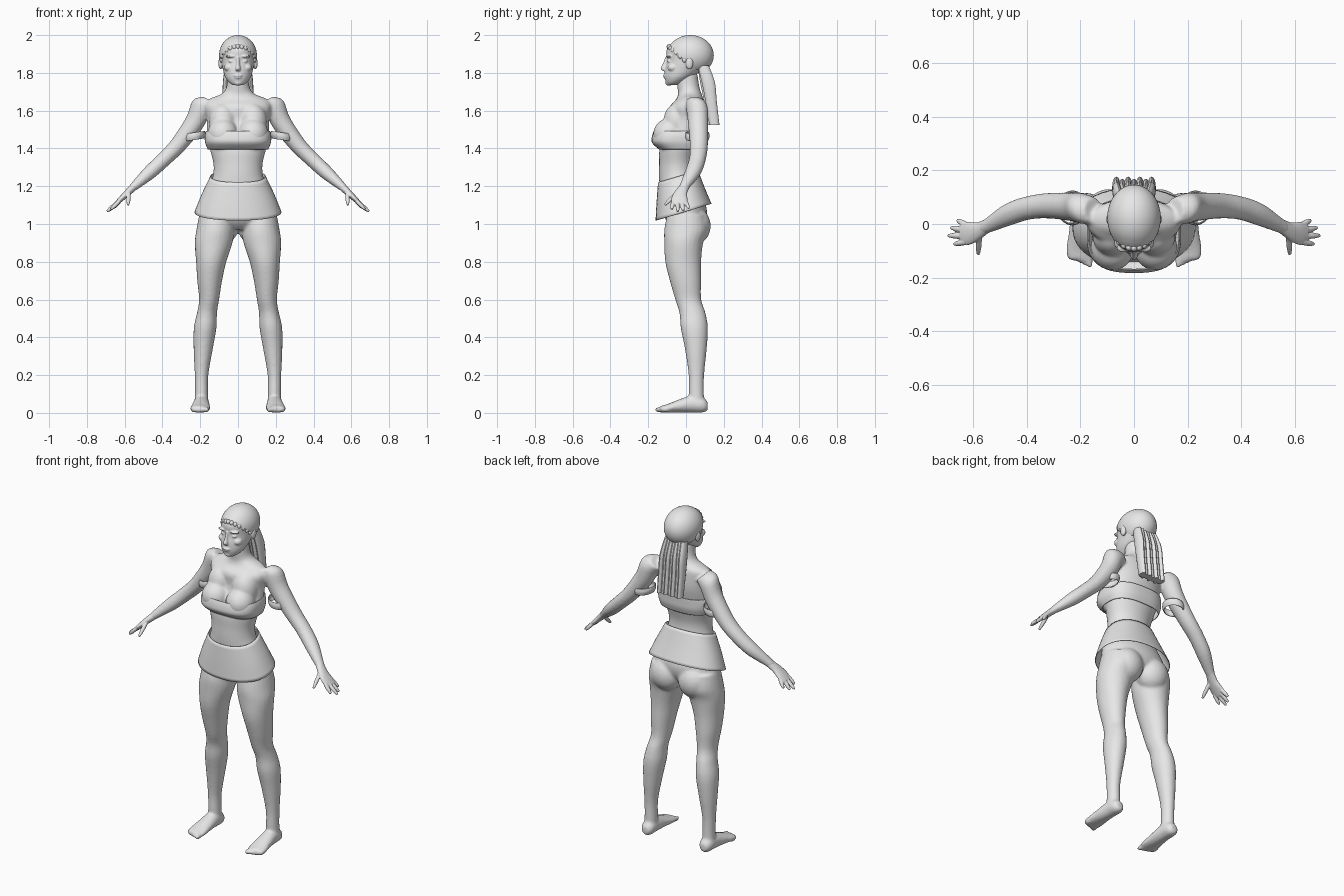
import bpy, bmesh, math
from mathutils import Matrix, Vector

cube = bpy.data.objects.get("Cube")
if cube:
    bpy.data.objects.remove(cube)

grey = bpy.data.materials.new("plain_grey")
grey.use_nodes = True
grey.diffuse_color = (0.8, 0.8, 0.8, 1)
grey.node_tree.nodes["Principled BSDF"].inputs["Base Color"].default_value = (0.8, 0.8, 0.8, 1)

X, Y, Z = Vector((1, 0, 0)), Vector((0, 1, 0)), Vector((0, 0, 1))
SIDES = (1, -1)


def spline(rows, steps=4):
    """Catmull-Rom interpolation through rows of numbers."""
    rows = [Vector(r) for r in rows]
    out = []
    for i in range(len(rows) - 1):
        a, b, c, d = rows[max(i - 1, 0)], rows[i], rows[i + 1], rows[min(i + 2, len(rows) - 1)]
        for k in range(steps):
            t = k / steps
            out.append(b + (c - a) * (t / 2) + (a * 2 - b * 5 + c * 4 - d) * (t * t / 2)
                       + (b * 3 - a - c * 3 + d) * (t ** 3 / 2))
    return out + [rows[-1]]


def loft(bm, rows, axis=Z, across=X, mirror=1, sides=24, power=2, closed=True, tilt=0):
    """Skin rings given as (x, y, z, half size across, half size the other way)."""
    axis = axis.normalized()
    other = axis.cross(across).normalized()
    across = other.cross(axis)
    rings = []
    for x, y, z, a, b in spline(rows):
        ring = []
        for i in range(sides):
            t = math.tau * i / sides
            c, s = math.cos(t), math.sin(t)
            c = math.copysign(abs(c) ** (2 / power), c)
            s = math.copysign(abs(s) ** (2 / power), s)
            p = Vector((x, y, z)) + across * (a * c) + other * (b * s)
            ring.append(bm.verts.new((p.x * mirror, p.y, p.z + tilt * p.y)))
        rings.append(ring)
    for low, high in zip(rings, rings[1:]):
        for i in range(sides):
            j = (i + 1) % sides
            bm.faces.new((low[i], low[j], high[j], high[i]))
    if closed:
        bm.faces.new(rings[0])
        bm.faces.new(rings[-1])


def ball(bm, centre, radii, segments=24):
    matrix = Matrix.Translation(centre) @ Matrix.Diagonal((*radii, 1))
    bmesh.ops.create_uvsphere(bm, u_segments=segments, v_segments=segments // 2,
                              radius=1, matrix=matrix)


def finish(name, bm, voxel=None, relax=0, thickness=None):
    """Turn the bmesh into an object, fusing or thickening it on request."""
    bmesh.ops.recalc_face_normals(bm, faces=bm.faces)
    mesh = bpy.data.meshes.new(name)
    bm.to_mesh(mesh)
    bm.free()
    mesh.materials.append(grey)
    obj = bpy.data.objects.new(name, mesh)
    bpy.context.collection.objects.link(obj)
    bpy.ops.object.select_all(action='DESELECT')
    obj.select_set(True)
    bpy.context.view_layer.objects.active = obj
    bpy.ops.object.shade_smooth_by_angle(angle=math.radians(50))
    if voxel:
        fuse = obj.modifiers.new("fuse", 'REMESH')
        fuse.mode = 'VOXEL'
        fuse.voxel_size = voxel
        fuse.use_smooth_shade = True
        soften = obj.modifiers.new("soften", 'SMOOTH')
        soften.factor = 0.5
        soften.iterations = relax
    if thickness:
        obj.modifiers.new("cloth", 'SOLIDIFY').thickness = thickness
    return obj


# Body: torso and neck, limbs and soft masses fused into one skin
body = bmesh.new()
loft(body, [(0, 0, .97, .10, .06), (0, 0, 1.01, .19, .10), (0, -.01, 1.08, .2, .12),
            (0, -.03, 1.17, .165, .108), (0, -.043, 1.25, .134, .1), (0, -.045, 1.32, .13, .097),
            (0, -.035, 1.4, .15, .105), (0, -.015, 1.47, .164, .1), (0, .005, 1.55, .165, .094),
            (0, .005, 1.62, .175, .092), (0, .02, 1.66, .155, .072), (0, .02, 1.69, .085, .062),
            (0, .012, 1.73, .06, .058), (0, .005, 1.8, .055, .055)], sides=40)
for m in SIDES:
    # arms
    loft(body, [(.15, .05, 1.645, .05, .045), (.195, .058, 1.615, .058, .06),
                (.235, .064, 1.53, .054, .053), (.32, .068, 1.415, .048, .044),
                (.395, .06, 1.34, .044, .04), (.47, .035, 1.27, .042, .037),
                (.545, -.005, 1.203, .029, .024), (.565, -.015, 1.185, .027, .02)],
         axis=Vector((.62, -.1, -.7)), across=Y, mirror=m)
    # legs
    loft(body, [(.115, 0, 1.05, .09, .1), (.12, 0, .97, .1, .115), (.129, -.012, .9, .1, .103),
                (.142, -.015, .8, .08, .095), (.15, -.003, .7, .066, .083),
                (.153, .012, .6, .053, .069), (.164, .034, .53, .053, .069),
                (.174, .044, .45, .06, .072), (.184, .052, .34, .051, .058),
                (.193, .055, .2, .036, .041), (.193, .055, .1, .035, .04),
                (.195, .06, .04, .038, .036)], mirror=m)
    # feet and toes
    loft(body, [(.193, .115, .035, .02, .022), (.193, .09, .042, .038, .04),
                (.194, .03, .047, .042, .045), (.197, -.04, .036, .048, .034),
                (.2, -.1, .024, .054, .022), (.2, -.135, .019, .046, .018)],
         axis=-Y, mirror=m)
    for i in range(5):
        ball(body, (m * (.165 + .018 * i), -.142 + .009 * i, .017), (.012, .024, .016), 12)
    ball(body, (m * .09, .045, .99), (.095, .086, .1))       # seat
    ball(body, (m * .08, -.088, 1.475), (.082, .086, .085))  # bust
    ball(body, (m * .08, -.045, 1.54), (.075, .075, .1))
finish("body", body, voxel=.008, relax=5)

# Hands: palm, four fingers and a thumb
for m, label in zip(SIDES, ("left", "right")):
    hand = bmesh.new()
    loft(hand, [(.545, -.005, 1.203, .026, .021), (.585, -.028, 1.165, .034, .018),
                (.622, -.035, 1.13, .044, .014), (.645, -.035, 1.107, .037, .011)],
         axis=Vector((.7, -.1, -.65)), across=Y, mirror=m)
    fingers = [((.63, -.068, 1.12), (.672, -.075, 1.078)), ((.64, -.045, 1.112), (.694, -.043, 1.066)),
               ((.638, -.022, 1.112), (.684, -.014, 1.07)), ((.628, -.002, 1.12), (.66, .014, 1.083)),
               ((.578, -.05, 1.16), (.582, -.113, 1.1))]
    for base, tip in fingers:
        base, tip = Vector(base), Vector(tip)
        loft(hand, [(*base, .011, .011), (*base.lerp(tip, .6), .0105, .0105), (*tip, .006, .006)],
             axis=tip - base, across=X, mirror=m, sides=12)
    finish(label + "_hand", hand, voxel=.0035, relax=2)

# Head with face and ears
head = bmesh.new()
loft(head, [(0, -.075, 1.735, .025, .026), (0, -.06, 1.75, .048, .047), (0, -.037, 1.78, .069, .076),
            (0, -.012, 1.82, .08, .099), (0, .01, 1.865, .088, .112), (0, .015, 1.92, .09, .118),
            (0, .02, 1.96, .075, .095), (0, .02, 1.985, .045, .06)], sides=36)
loft(head, [(0, -.098, 1.885, .009, .012), (0, -.108, 1.85, .009, .014),
            (0, -.116, 1.822, .014, .019), (0, -.108, 1.81, .012, .012)], sides=16)  # nose
ball(head, (0, -.11, 1.786), (.024, .012, .006))   # upper lip
ball(head, (0, -.107, 1.775), (.02, .012, .006))   # lower lip
ball(head, (0, -.09, 1.748), (.022, .02, .016))    # chin
for m in SIDES:
    ball(head, (m * .036, -.09, 1.888), (.03, .016, .008))    # brow
    ball(head, (m * .035, -.086, 1.862), (.016, .014, .009))  # eye
    ball(head, (m * .048, -.07, 1.828), (.026, .028, .022))   # cheek
    ball(head, (m * .092, .018, 1.852), (.012, .02, .034))    # ear
finish("head", head, voxel=.004, relax=3)

# Hair: trimmed cap, plaited hairline and hanging strands
cap = bmesh.new()
ball(cap, (0, .023, 1.893), (.1, .124, .107), 48)
for point, normal in (((0, 0, 1.815), Z), ((0, -.1, 1.947), Vector((0, .85, 1)))):
    bmesh.ops.bisect_plane(cap, geom=cap.verts[:] + cap.edges[:] + cap.faces[:],
                           plane_co=point, plane_no=normal, clear_inner=True)
    bmesh.ops.holes_fill(cap, edges=cap.edges, sides=0)
finish("hair_cap", cap)

plait = bmesh.new()
for i in range(-6, 7):
    t = i * .22
    y = .02 - .11 * math.cos(t)
    ball(plait, (.088 * math.sin(t), y, 1.947 - .85 * (y + .1)), (.012, .013, .014), 12)
finish("hairline_plait", plait)

tail = bmesh.new()
for i in range(-3, 4):
    x = i * .021
    back = .008 * (i % 2)
    loft(tail, [(x * .85, .09, 1.84, .015, .03), (x, .11 + back, 1.75, .017, .035),
                (x * 1.05, .125 + back, 1.65, .016, .03), (x * 1.05, .142 + back, 1.525, .014, .027)],
         sides=12)
finish("hair_tail", tail)

# Clothing: chest band, flared skirt and loose arm bands
band = bmesh.new()
loft(band, [(0, -.03, 1.395, .16, .113), (0, -.043, 1.43, .174, .137),
            (0, -.042, 1.465, .176, .138), (0, -.037, 1.492, .17, .134)],
     sides=48, power=2.7, closed=False)
finish("chest_band", band, thickness=.004)

skirt = bmesh.new()
loft(skirt, [(0, -.013, 1.067, .23, .148), (0, -.028, 1.16, .194, .128), (0, -.042, 1.265, .146, .106)],
     sides=48, power=2.2, closed=False, tilt=.3)
finish("skirt", skirt, thickness=.004)

for m, label in zip(SIDES, ("left", "right")):
    sleeve = bmesh.new()
    loft(sleeve, [(.232, .06, 1.445, .052, .06), (.23, .06, 1.465, .058, .065),
                  (.228, .06, 1.485, .054, .062)],
         axis=Vector((.15, 0, 1)), mirror=m, sides=32, closed=False)
    finish(label + "_arm_band", sleeve, thickness=.004)
